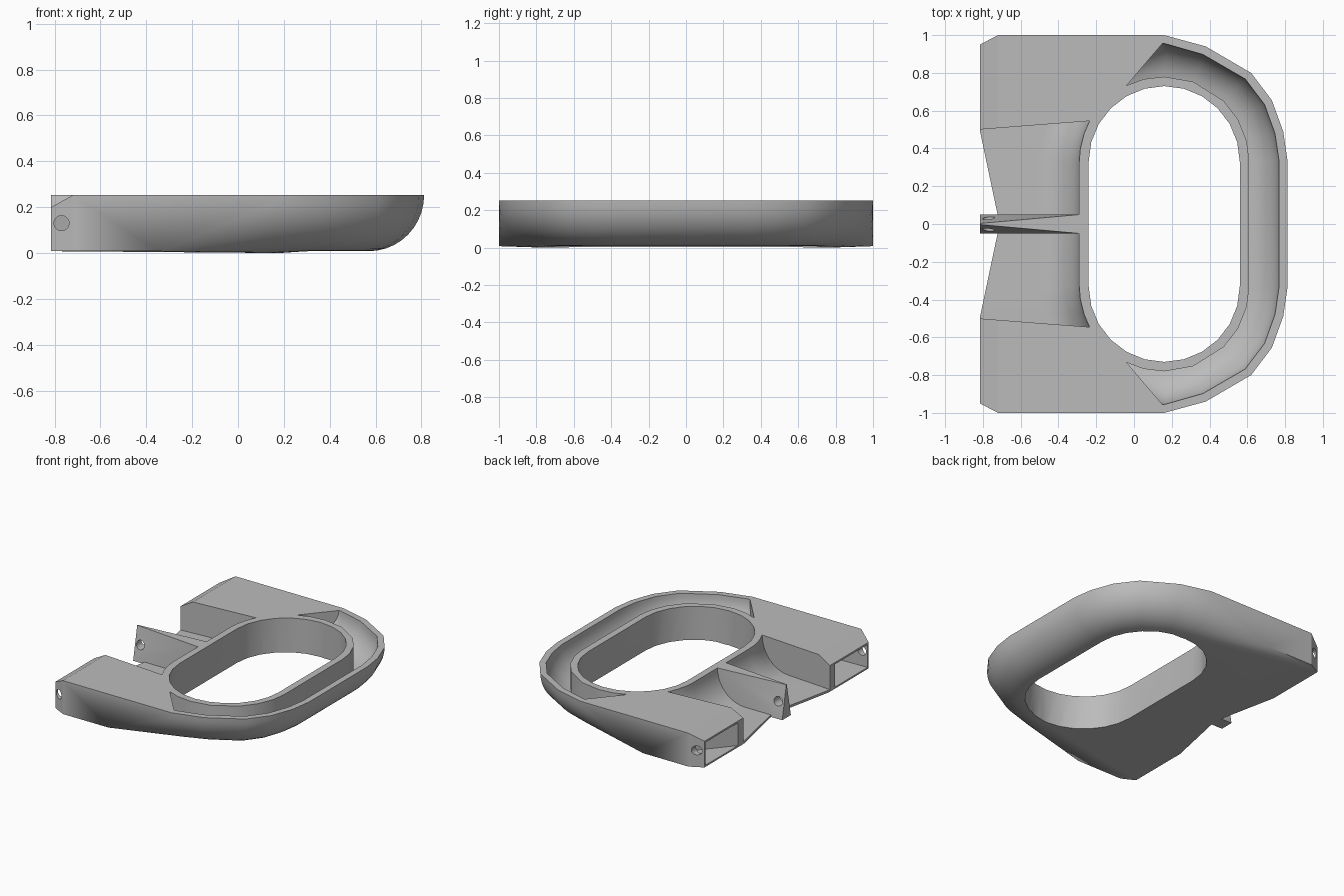
import bpy, bmesh, math
from mathutils import Vector

cube = bpy.data.objects.get("Cube")
if cube:
    bpy.data.objects.remove(cube, do_unlink=True)

TOP, BASE = 0.253, 0.008
CX, CY, HOLE, RING = 0.16, 0.33, 0.40, 0.45     # oval opening and its rim
ROUND, STEPS = 0.24, 10

grey = bpy.data.materials.new("plain grey")
grey.use_nodes = True
colour = (0.5, 0.5, 0.5, 1)
grey.diffuse_color = colour
grey.node_tree.nodes["Principled BSDF"].inputs["Base Color"].default_value = colour


def make(name, faces):
    """Object from a list of faces given as point lists, welded."""
    bm = bmesh.new()
    for pts in faces:
        bm.faces.new([bm.verts.new(p) for p in pts])
    bmesh.ops.remove_doubles(bm, verts=bm.verts, dist=1e-5)
    bmesh.ops.triangulate(bm, faces=[f for f in bm.faces if len(f.verts) > 3])
    bmesh.ops.recalc_face_normals(bm, faces=bm.faces)
    mesh = bpy.data.meshes.new(name)
    bm.to_mesh(mesh)
    bm.free()
    mesh.materials.append(grey)
    ob = bpy.data.objects.new(name, mesh)
    bpy.context.collection.objects.link(ob)
    return ob


def strips(rows, closed=False):
    """Quads between neighbouring rows of points."""
    faces = []
    for a, b in zip(rows, rows[1:]):
        n = len(a)
        for k in range(n if closed else n - 1):
            m = (k + 1) % n
            faces.append([a[k], a[m], b[m], b[k]])
    return faces


def loft(name, rows):
    return make(name, strips(rows, True) + [rows[0], rows[-1]])


def prism(name, plan, z0, z1):
    return loft(name, [[(x, y, z) for x, y in plan] for z in (z0, z1)])


def pin(name, y0, y1):
    ring = [(2 * math.pi * i / 20) for i in range(20)]
    return loft(name, [[(-0.77 + 0.033 * math.cos(a), y, 0.13 + 0.033 * math.sin(a))
                        for a in ring] for y in (y0, y1)])


def cut(ob, cutter):
    cutter.hide_render = True
    mod = ob.modifiers.new("cut", 'BOOLEAN')
    mod.operation, mod.solver, mod.object = 'DIFFERENCE', 'EXACT', cutter
    bpy.context.view_layer.objects.active = ob
    bpy.ops.object.modifier_apply(modifier=mod.name)
    bpy.data.objects.remove(cutter, do_unlink=True)


def flip(p):
    return (p[0], -p[1], *p[2:])


def inward(p):
    """Direction and distance from an outline point to the opening's centre line."""
    v = Vector((CX, max(-CY, min(CY, p[1])))) - Vector(p)
    return v.normalized(), v.length


# Body: rounded underside around the nose, fanned out to sharp edges on the arms
half = [(0.16, 1), (0.38, 0.94), (0.62, 0.80), (0.73, 0.655), (0.79, 0.49), (0.812, 0.34)]
outline = half + [flip(p) for p in reversed(half)]
rows = []
for i, p in enumerate(outline):
    u, _ = inward(p)
    low = 0 if i in (0, len(outline) - 1) else BASE
    row = []
    for k in range(STEPS + 1):
        a = k / STEPS * math.pi / 2
        q = Vector(p) + u * ROUND * (1 - math.cos(a))
        row.append((q.x, q.y, TOP - (TOP - low) * math.sin(a)))
    rows.append(row)

apex = (-0.35, 1, BASE)
side_low, side_high = (-0.72, 1, BASE), (-0.72, 1, TOP)
end_low, end_high = (-0.815, 0.95, BASE), (-0.815, 0.95, 0.2)
faces = strips(rows)
for row, m in ((rows[0], lambda p: p), (rows[-1], flip)):
    faces += [[m(apex), a, b] for a, b in zip(row, row[1:])]
    faces.append([m(side_low), m(apex), row[0], m(side_high)])
    faces.append([m(end_low), m(side_low), m(side_high), m(end_high)])
faces.append([end_high, side_high, flip(side_high), flip(end_high)])
faces.append([end_low, end_high, flip(end_high), flip(end_low)])
faces.append([side_high] + [r[0] for r in rows] + [flip(side_high)])
faces.append([end_low, side_low, apex] + [r[-1] for r in rows]
             + [flip(apex), flip(side_low), flip(end_low)])
body = make("body", faces)

# Oval opening
oval = []
for s, start in ((1, 0), (-1, math.pi)):
    for i in range(13):
        a = start + math.pi * i / 12
        oval.append((CX + HOLE * math.cos(a), s * CY + HOLE * math.sin(a)))
cut(body, prism("opening_cutter", oval, -0.2, 0.6))

# Curved channel between the rim and the outer shell
pairs = [((0.15, 0.955), (-0.04, 0.733)), ((0.16, 0.955), (0.05, 0.767)),
         ((0.17, 0.953), (CX, 0.78))]
for p in half[1:]:
    u, length = inward(p)
    pairs.append((tuple(Vector(p) + u * 0.045), tuple(Vector(p) + u * (length - RING))))
pairs += [(flip(a), flip(b)) for a, b in reversed(pairs)]
rows = []
for lip, rim in pairs:
    lip, rim = Vector(lip), Vector(rim)
    row = [(*lip, 0.4)]
    for k in range(STEPS + 1):
        t = 1 - math.cos(k / STEPS * math.pi / 2)
        q = lip.lerp(rim, t)
        row.append((*q, TOP - 0.2 * math.sqrt(1 - (1 - 0.82 * t) ** 2)))
    row.append((*rim, 0.4))
    rows.append(row)
cut(body, loft("channel_cutter", rows))

# Open bay between the arms, its floor sweeping up to the rim
rows = []
for v in (-1, -0.88, -0.74, -0.605, 0, 0.605, 0.74, 0.88, 1):
    y = 0.545 * v
    x0 = CX - math.sqrt(RING ** 2 - max(0, abs(y) - CY) ** 2)
    profile = [(x0, 0.4)]
    for k in range(STEPS + 1):
        a = k / STEPS * math.pi / 2
        profile.append((x0 - 0.22 * (1 - math.cos(a)), TOP - 0.228 * math.sin(a)))
    profile += [(-0.9, 0.025), (-0.9, 0.4)]
    rows.append([(x, v * (0.5 + 0.045 * (x + 0.82) / 0.58), z) for x, z in profile])
cut(body, loft("bay_cutter", rows))
edge = [(-0.9, 0.49), (-0.815, 0.49), (-0.72, 0.04)]
cut(body, prism("floor_edge_cutter", edge + [flip(p) for p in reversed(edge)], -0.1, 0.1))

# Tapered hollows in the arm ends, with pin holes through the outer walls
for s in (1, -1):
    near = [(0.52, 0.02), (0.94, 0.02), (0.94, 0.185), (0.52, 0.185)]
    far = [(0.86, 0.02), (0.93, 0.02), (0.93, 0.2), (0.86, 0.2)]
    cut(body, loft("hollow_cutter", [[(-0.85, s * y, z) for y, z in near],
                                     [(-0.56, s * y, z) for y, z in far]]))
    cut(body, pin("pin_cutter", s * 0.78, s * 1.1))

# Centre lug: square at the rim, narrowing to a ridge at the tip
tip = [(-0.815, y, z) for y, z in ((-0.05, 0.01), (0.05, 0.01), (0.003, TOP), (-0.003, TOP))]
root = [(-0.288, y, z) for y, z in ((-0.05, 0.01), (0.05, 0.01), (0.05, TOP), (-0.05, TOP))]
lug = loft("centre_lug", [tip, root])
cut(lug, pin("lug_pin_cutter", -0.2, 0.2))

# Smooth curves, crisp edges
for ob in (body, lug):
    bpy.ops.object.select_all(action='DESELECT')
    ob.select_set(True)
    bpy.context.view_layer.objects.active = ob
    bpy.ops.object.shade_smooth_by_angle(angle=math.radians(25))
